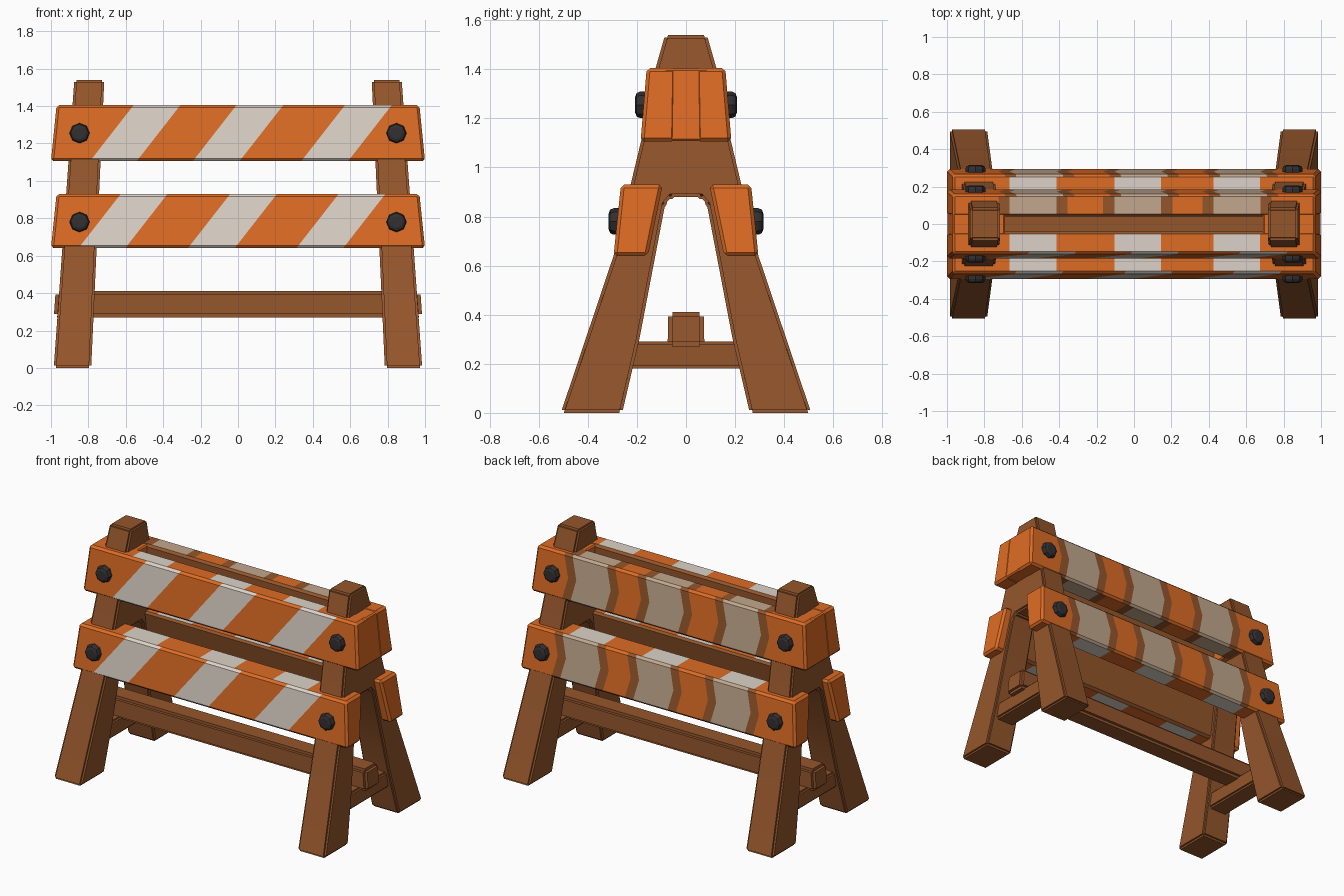
import bpy, bmesh, math
from mathutils import Vector, Matrix

if "Cube" in bpy.data.objects:
    bpy.data.objects.remove(bpy.data.objects["Cube"])

# Flat colours (linear)
def mat(name, r, g, b):
    m = bpy.data.materials.new(name)
    m.diffuse_color = (r, g, b, 1)
    m.use_nodes = True
    m.node_tree.nodes["Principled BSDF"].inputs["Base Color"].default_value = m.diffuse_color
    return m

ORANGE, WHITE, BEIGE, WOOD = range(4)
PAINT = [mat("orange_paint", 0.73, 0.15, 0.018), mat("white_paint", 0.72, 0.65, 0.58),
         mat("worn_beige_paint", 0.54, 0.39, 0.27), mat("brown_wood", 0.30, 0.093, 0.025)]
DARK = mat("dark_metal", 0.032, 0.029, 0.031)


def finish(bm, name, mats):
    bmesh.ops.recalc_face_normals(bm, faces=bm.faces)
    me = bpy.data.meshes.new(name)
    bm.to_mesh(me)
    bm.free()
    for m in mats:
        me.materials.append(m)
    ob = bpy.data.objects.new(name, me)
    bpy.context.collection.objects.link(ob)
    return ob


def bevel_all(bm, width, segments=1):
    edges = [e for e in bm.edges if e.calc_face_angle(0) > 0.3]
    bmesh.ops.bevel(bm, geom=edges, offset=width, segments=segments, affect='EDGES')
    bmesh.ops.recalc_face_normals(bm, faces=bm.faces)


def tapered_box(low, high, bevel, segments=1):
    """low / high = (x0, x1, y0, y1, z) of the bottom and top rectangles."""
    bm = bmesh.new()
    rings = []
    for x0, x1, y0, y1, z in (low, high):
        rings.append([bm.verts.new(p) for p in
                      ((x0, y0, z), (x1, y0, z), (x1, y1, z), (x0, y1, z))])
    a, b = rings
    bm.faces.new(a[::-1])
    bm.faces.new(b)
    for i in range(4):
        j = (i + 1) % 4
        bm.faces.new((a[i], a[j], b[j], b[i]))
    bmesh.ops.recalc_face_normals(bm, faces=bm.faces)
    bevel_all(bm, bevel, segments)
    return bm


def smooth(ob):
    bpy.ops.object.select_all(action='DESELECT')
    ob.select_set(True)
    bpy.context.view_layer.objects.active = ob
    bpy.ops.object.shade_smooth_by_angle(angle=math.radians(50))


def cut(bm, test, co, no):
    faces = [f for f in bm.faces if test(f)]
    geom = set(faces)
    for f in faces:
        geom.update(f.edges)
        geom.update(f.verts)
    bmesh.ops.bisect_plane(bm, geom=list(geom), dist=1e-5, plane_co=co, plane_no=no)


# Striped boards: painted outside, bare wood inside
def board(name, side, z0, z1, outer, inner, slanted):
    """outer / inner = (y at bottom, y at top), side = -1 front, 1 back."""
    ys = [sorted((side * outer[i], side * inner[i])) for i in (0, 1)]
    bm = tapered_box((-1.0, 1.0, *ys[0], z0), (-0.97, 0.97, *ys[1], z1), 0.014)
    zm = (z0 + z1) / 2
    straight = (-0.54, 0.02, 0.55)
    mid = lambda f: f.calc_center_median()
    is_out = lambda f: f.normal.y * side > 0.5
    is_in = lambda f: f.normal.y * side < -0.5
    is_flat = lambda f: not is_out(f) and not is_in(f) and abs(f.normal.z) > 0.5

    def stripes(test, centers, halves, s):
        for c in centers:
            for h in halves:
                for e in (c - h, c + h):
                    cut(bm, test, (e, 0, zm), (1, 0, -s))

    if side < 0:
        stripes(is_out, slanted, (0.125,), 0.78)
    else:
        # the back has kinked stripes with bare wood at their edges
        cut(bm, is_out, (0, 0, zm), (0, 0, 1))
        stripes(lambda f: is_out(f) and mid(f).z > zm, straight, (0.125, 0.185), 0.25)
        stripes(lambda f: is_out(f) and mid(f).z < zm, straight, (0.125, 0.185), -0.25)
    worn_top = side > 0 and z0 > 1
    stripes(is_flat, straight, (0.125, 0.185) if worn_top else (0.125,), 0)
    for x in (-0.86, 0.86):
        cut(bm, is_in, (x, 0, 0), (1, 0, 0))

    for f in bm.faces:
        p = mid(f)
        if is_in(f):
            f.material_index = WOOD if abs(p.x) < 0.86 else ORANGE
        elif is_out(f) or is_flat(f):
            front = is_out(f) and side < 0
            s = 0 if is_flat(f) else 0.78 if front else 0.25 if p.z > zm else -0.25
            u = p.x - s * (p.z - zm)
            d = min(abs(u - c) for c in (slanted if front else straight))
            worn = worn_top if is_flat(f) else side > 0
            if d < 0.125:
                f.material_index = BEIGE if worn else WHITE
            elif d < 0.185 and worn:
                f.material_index = WOOD
    finish(bm, name, PAINT)


for side, label in ((-1, "front"), (1, "back")):
    board(f"upper_board_{label}", side, 1.105, 1.405, (0.185, 0.16), (0.045, 0.04),
          (-0.55, 0.0, 0.58))
    board(f"lower_board_{label}", side, 0.64, 0.93, (0.295, 0.265), (0.155, 0.095),
          (-0.615, -0.03, 0.55))

# A-shaped end frames, end blocks, cross rails
half = [(0.085, 1.54), (0.125, 1.40), (0.18, 1.12), (0.295, 0.64), (0.51, 0.0),
        (0.26, 0.0), (0.19, 0.30), (0.085, 0.85), (0.06, 0.88)]
outline = half + [(-y, z) for y, z in reversed(half)]
for sx, label in ((-1, "left"), (1, "right")):
    bm = bmesh.new()
    loops = []
    for k in (-1, 1):
        loops.append([bm.verts.new((sx * (0.885 - 0.09 * z / 1.54
                                          + k * (0.1 - 0.02 * z / 1.54)), y, z))
                      for y, z in outline])
    a, b = loops
    bm.faces.new(a[::-1])
    bm.faces.new(b)
    for i in range(len(a)):
        j = (i + 1) % len(a)
        bm.faces.new((a[i], a[j], b[j], b[i]))
    bmesh.ops.recalc_face_normals(bm, faces=bm.faces)
    bevel_all(bm, 0.012, 2)
    smooth(finish(bm, f"end_frame_{label}", [PAINT[WOOD]]))

    lo, hi = sorted((sx * 0.69, sx * 0.997)), sorted((sx * 0.69, sx * 0.968))
    bm = tapered_box((*lo, -0.1, 0.1, 1.108), (*hi, -0.09, 0.09, 1.402), 0.008)
    finish(bm, f"end_block_{label}", [PAINT[ORANGE]])

    xs = sorted((sx * 0.80, sx * 0.94))
    bm = tapered_box((*xs, -0.25, 0.25, 0.18), (*xs, -0.22, 0.22, 0.29), 0.012, 2)
    smooth(finish(bm, f"cross_rail_{label}", [PAINT[WOOD]]))

# Long beam joining the two end frames
bm = tapered_box((-0.985, 0.985, -0.075, 0.075, 0.27),
                 (-0.975, 0.975, -0.072, 0.072, 0.41), 0.018, 2)
smooth(finish(bm, "long_beam", [PAINT[WOOD]]))

# Eight-sided bolt heads
for row, z, y in (("upper", 1.255, 0.185), ("lower", 0.78, 0.293)):
    for side, depth in ((-1, "front"), (1, "back")):
        for sx, label in ((-1, "left"), (1, "right")):
            bm = bmesh.new()
            bmesh.ops.create_cone(bm, cap_ends=True, segments=8, radius1=0.054,
                                  radius2=0.054, depth=0.06)
            rim = [e for e in bm.edges if all(v.co.z > 0 for v in e.verts)]
            bmesh.ops.bevel(bm, geom=rim, offset=0.02, segments=2, profile=0.5,
                            affect='EDGES')
            bm.transform(Matrix.Translation((sx * 0.847, side * (y - 0.008), z))
                         @ Matrix.Rotation(-side * math.pi / 2, 4, 'X'))
            finish(bm, f"bolt_{row}_{depth}_{label}", [DARK])
